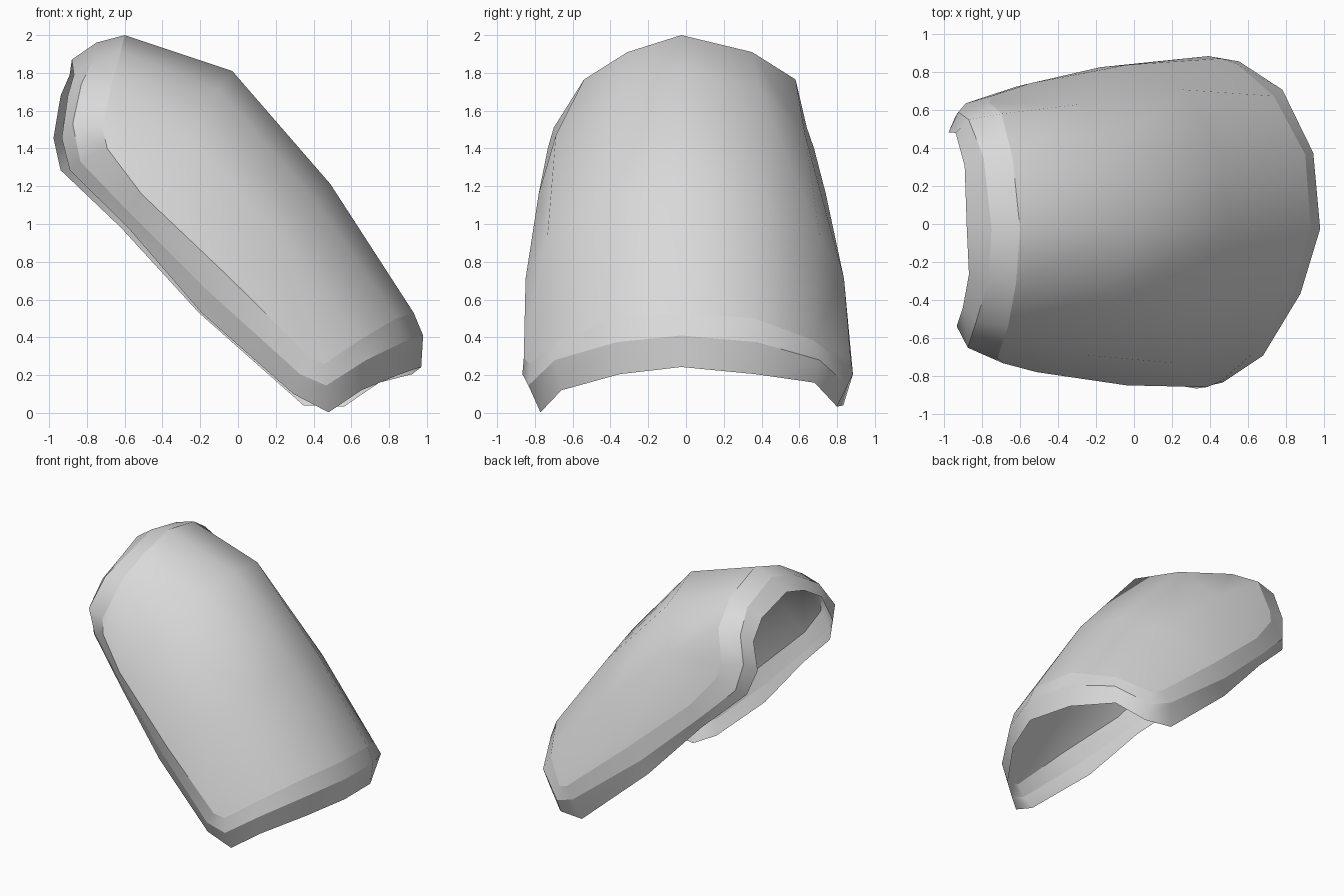
import bpy
import bmesh

if "Cube" in bpy.data.objects:
    bpy.data.objects.remove(bpy.data.objects["Cube"])

# Half outlines (x, y, z): upper crest -> upper corner -> lower side edge -> lower corner -> lower crest
PANEL_EDGE = [(-.60, 0, 2.0), (-.63, .33, 1.91), (-.68, .56, 1.765), (-.74, .67, 1.51),
              (-.715, .705, 1.40), (-.53, .76, 1.16), (-.04, .843, .71), (.42, .865, .29),
              (.50, .835, .26), (.69, .67, .385), (.87, .365, .50), (.93, 0, .53)]
BEVEL_EDGE = [(-.75, 0, 1.96), (-.78, .33, 1.865), (-.85, .53, 1.74), (-.90, .62, 1.53),
              (-.86, .66, 1.33), (-.60, .74, 1.065), (-.17, .83, .65), (.36, .875, .205),
              (.51, .845, .145), (.73, .70, .28), (.91, .37, .375), (.98, 0, .41)]
RIM_EDGE = [(-.88, 0, 1.87), (-.88, .285, 1.79), (-.92, .46, 1.68), (-.955, .51, 1.455),
            (-.915, .59, 1.285), (-.60, .70, .98), (-.20, .78, .53), (.32, .82, .07),
            (.52, .785, .018), (.70, .67, .14), (.89, .36, .205), (.97, 0, .243)]
# Two cross-sections inside the panel, crest outwards
UPPER_ARCH = [(-.03, 0, 1.81), (-.10, .37, 1.71), (-.27, .66, 1.47)]
LOWER_ARCH = [(.49, 0, 1.21), (.43, .40, 1.12), (.24, .72, .94)]

# Small differences between the two sides: tucked front edge, tilted rim corners
TUCKED = set(BEVEL_EDGE[4:7] + RIM_EDGE[4:7])
TILT = {RIM_EDGE[7]: -.03, RIM_EDGE[8]: .015, RIM_EDGE[9]: .02}

bm = bmesh.new()
cache = {}


def vert(point, side):
    """Vertex on one side; the back half is slightly longer and the sides roll a little."""
    x, y, z = point[0], point[1] * side, point[2]
    stretch = .10 if x > 0 else .045
    roll = -.025 if y == 0 else (.02 if z > 1.6 else .03 * (.5 - z))
    if side < 0 and point in TUCKED:
        roll += .05
    co = (x * (1 + stretch * y), y + roll, z + side * TILT.get(point, 0))
    if co not in cache:
        cache[co] = bm.verts.new(co)
    return cache[co]


def face(points, side, band):
    verts = [vert(p, side) for p in points]
    if side < 0:
        verts.reverse()
    f = bm.faces.new(verts)
    f.smooth = True
    bands[f] = band


bands = {}
p, a, b = PANEL_EDGE, UPPER_ARCH, LOWER_ARCH
for side in (1, -1):
    # arched main panel
    for i in range(2):
        face((p[i], p[i + 1], a[i + 1], a[i]), side, 0)
        face((a[i], a[i + 1], b[i + 1], b[i]), side, 0)
        face((b[i], b[i + 1], p[10 - i], p[11 - i]), side, 0)
    face((p[2], p[3], p[4], p[5], a[2]), side, 0)
    face((a[2], p[5], p[6], b[2]), side, 0)
    face((b[2], p[6], p[7], p[8], p[9]), side, 0)
    # bevel band and turned-in rim
    for band, (inner, outer) in enumerate(((PANEL_EDGE, BEVEL_EDGE), (BEVEL_EDGE, RIM_EDGE)), 1):
        for i in range(11):
            face((inner[i], outer[i], outer[i + 1], inner[i + 1]), side, band)

# crisp lines between panel, bevel and rim
for e in bm.edges:
    if len({bands[f] for f in e.link_faces}) > 1:
        e.smooth = False

bmesh.ops.recalc_face_normals(bm, faces=bm.faces[:])
if sum(f.normal.z * f.calc_area() for f in bm.faces) < 0:
    bmesh.ops.reverse_faces(bm, faces=bm.faces[:])

mesh = bpy.data.meshes.new("curved_shell_plate")
bm.to_mesh(mesh)
bm.free()
grey = bpy.data.materials.new("light_grey")
grey.diffuse_color = (.7, .7, .7, 1)
grey.use_nodes = True
grey.node_tree.nodes["Principled BSDF"].inputs["Base Color"].default_value = grey.diffuse_color
mesh.materials.append(grey)
plate = bpy.data.objects.new("curved_shell_plate", mesh)
bpy.context.collection.objects.link(plate)
